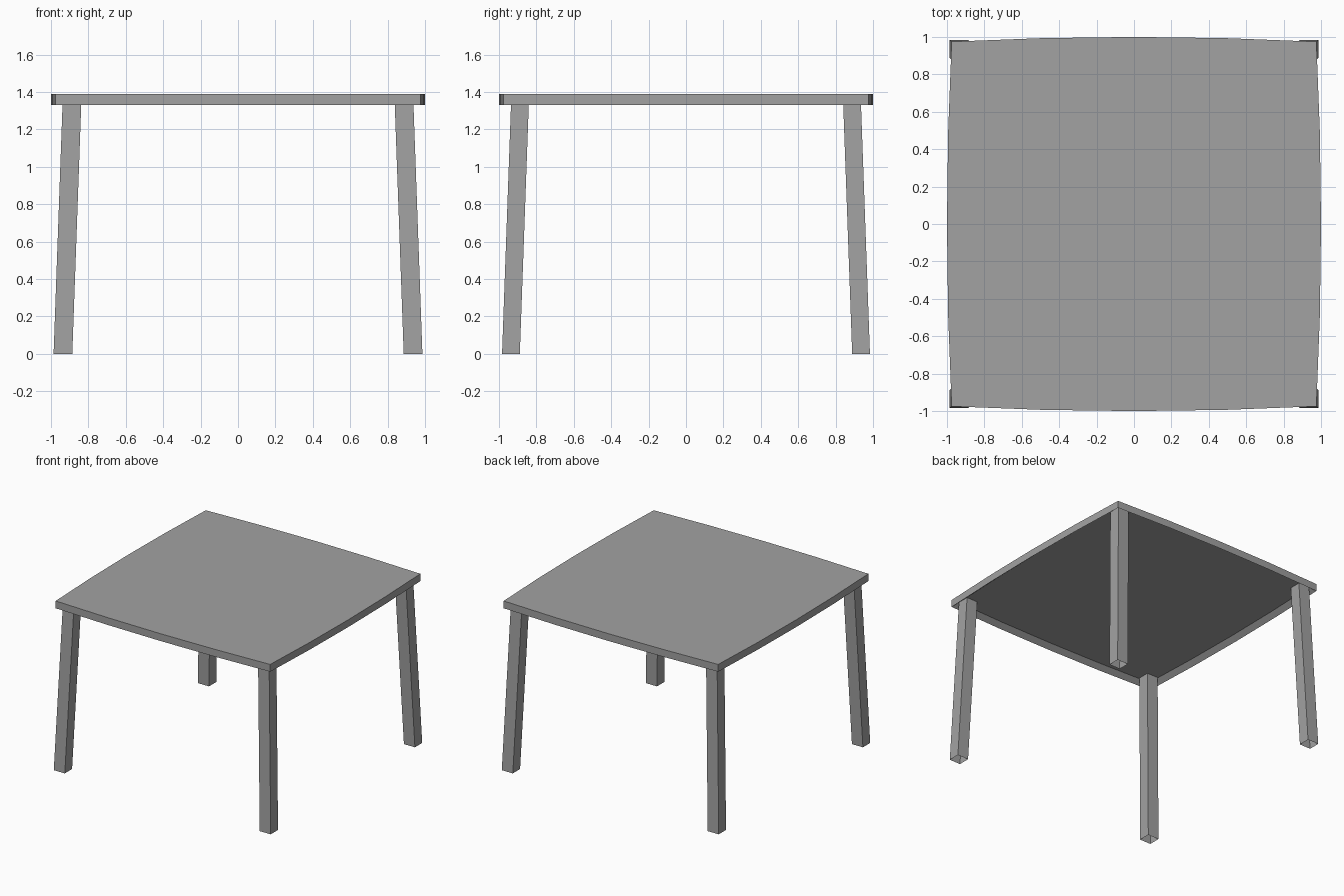
import bpy, bmesh
from mathutils import Matrix

cube = bpy.data.objects.get("Cube")
if cube:
    bpy.data.objects.remove(cube, do_unlink=True)

grey = bpy.data.materials.new("plain grey")
grey.use_nodes = True
colour = (0.36, 0.36, 0.36, 1)
grey.diffuse_color = colour
grey.node_tree.nodes["Principled BSDF"].inputs["Base Color"].default_value = colour


def finish(name, bm):
    bmesh.ops.recalc_face_normals(bm, faces=bm.faces[:])
    mesh = bpy.data.meshes.new(name)
    bm.to_mesh(mesh)
    bm.free()
    mesh.materials.append(grey)
    obj = bpy.data.objects.new(name, mesh)
    bpy.context.collection.objects.link(obj)
    return obj


# Table top: square with gently bowed sides, hollowed underneath to leave a rim
TOP, UNDER, RECESS = 1.39, 1.33, 1.365
CORNER, BOW, SEGMENTS, RIM = 0.975, 0.025, 4, 0.04

bm = bmesh.new()
outline = []
for side in range(4):
    turn = Matrix.Rotation(side * 1.5707963, 3, 'Z')
    for i in range(SEGMENTS):
        t = 2 * i / SEGMENTS - 1
        co = turn @ Matrix.Identity(3).col[0] * 0
        co.x, co.y, co.z = CORNER * t, -CORNER - BOW * (1 - t * t), UNDER
        outline.append(bm.verts.new(turn @ co))
under = bm.faces.new(outline)
top = bmesh.ops.extrude_face_region(bm, geom=[under], use_keep_orig=True)
for v in top["geom"]:
    if isinstance(v, bmesh.types.BMVert):
        v.co.z = TOP
bmesh.ops.recalc_face_normals(bm, faces=bm.faces[:])
bmesh.ops.inset_region(bm, faces=[under], thickness=RIM, use_even_offset=True)
for v in under.verts:
    v.co.z = RECESS
finish("table_top", bm)

# Legs: splayed square tubes, open at the ends
HALF_X, HALF_Y = 0.05, 0.0475
FOOT, HEAD = 0.936, 0.887


def leg(name, sx, sy):
    bm = bmesh.new()
    rings = []
    for centre, z in ((FOOT, 0), (HEAD, RECESS)):
        rings.append([bm.verts.new((sx * centre + dx * HALF_X, sy * centre + dy * HALF_Y, z))
                      for dx, dy in ((-1, -1), (1, -1), (1, 1), (-1, 1))])
    low, high = rings
    for i in range(4):
        j = (i + 1) % 4
        bm.faces.new((low[i], low[j], high[j], high[i]))
    finish(name, bm)


for front_back, sy in (("front", -1), ("back", 1)):
    for hand, sx in (("left", 1), ("right", -1)):
        leg(f"{front_back}_{hand}_leg", sx, sy)
